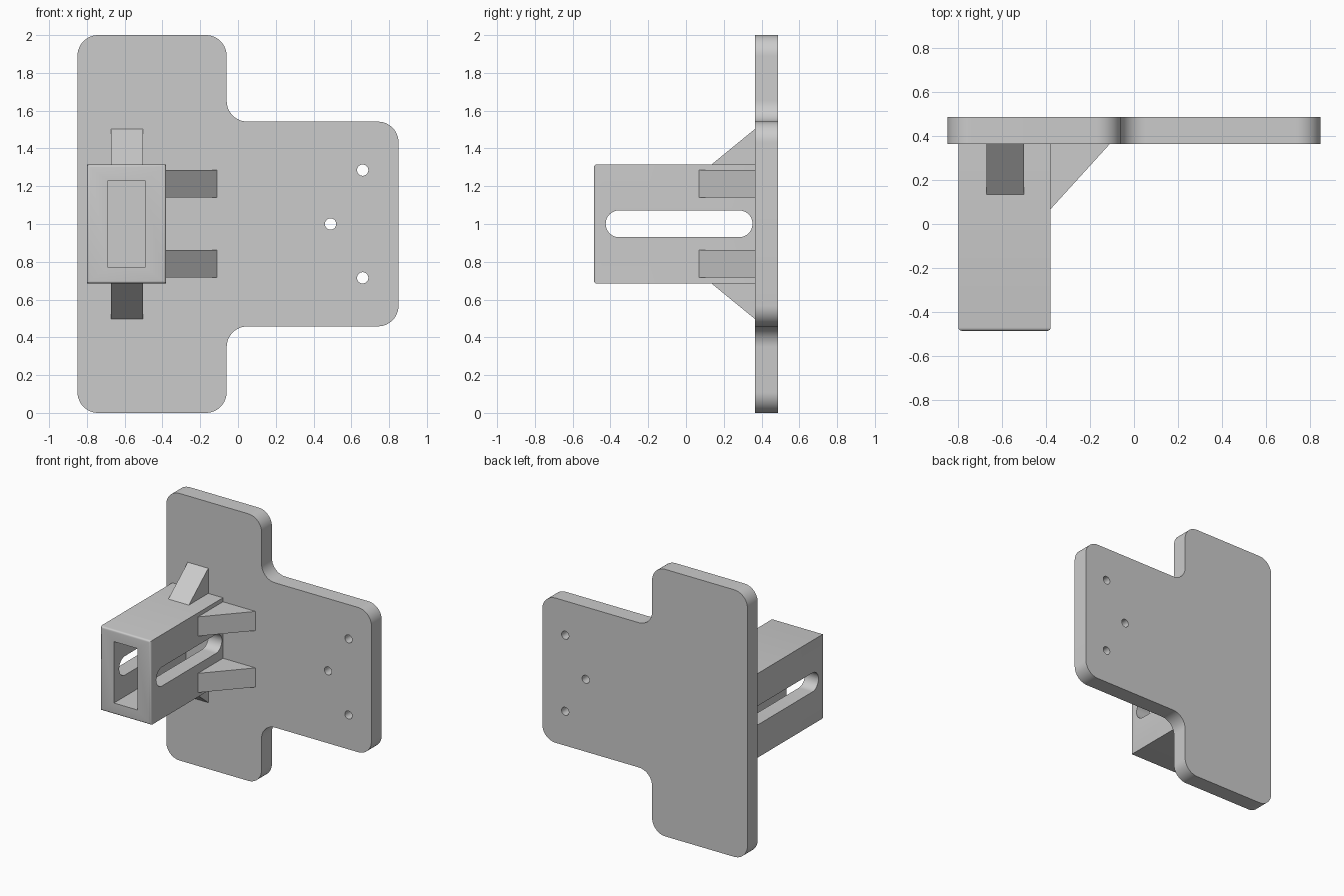
import bpy, bmesh, math
from mathutils import Vector

if "Cube" in bpy.data.objects:
    bpy.data.objects.remove(bpy.data.objects["Cube"])

BACK, FACE, FRONT = 0.487, 0.365, -0.487   # y of plate back, plate front, housing front


def rounded(corners, r, n=12):
    """Round every right-angled corner of a 2D outline."""
    pts = []
    for i, c in enumerate(corners):
        c = Vector(c)
        a = (Vector(corners[i - 1]) - c).normalized() * r
        b = (Vector(corners[(i + 1) % len(corners)]) - c).normalized() * r
        for k in range(n + 1):
            t = math.pi / 2 * k / n
            pts.append(tuple(c + a + b - b * math.cos(t) - a * math.sin(t)))
    return pts


def rect(a0, a1, b0, b1):
    return [(a0, b0), (a1, b0), (a1, b1), (a0, b1)]


def circle(x, z, r, n=32):
    return [(x + r * math.cos(2 * math.pi * k / n), z + r * math.sin(2 * math.pi * k / n)) for k in range(n)]


def prism(name, pts, axis, lo, hi, front_bevel=0):
    """Extrude a 2D profile along the given axis from lo to hi."""
    place = {"X": lambda a, b: (lo, a, b), "Y": lambda a, b: (a, lo, b), "Z": lambda a, b: (a, b, lo)}[axis]
    shift = Vector([hi - lo if ax == axis else 0 for ax in "XYZ"])
    bm = bmesh.new()
    base = bm.faces.new([bm.verts.new(place(*p)) for p in pts])
    rim = list(base.edges)
    ext = bmesh.ops.extrude_face_region(bm, geom=[base], use_keep_orig=True)
    bmesh.ops.translate(bm, vec=shift, verts=[g for g in ext["geom"] if isinstance(g, bmesh.types.BMVert)])
    bmesh.ops.recalc_face_normals(bm, faces=bm.faces)
    if front_bevel:
        bmesh.ops.bevel(bm, geom=rim, offset=front_bevel, segments=4, profile=0.5, affect="EDGES")
    me = bpy.data.meshes.new(name)
    bm.to_mesh(me)
    bm.free()
    ob = bpy.data.objects.new(name, me)
    bpy.context.collection.objects.link(ob)
    return ob


def activate(ob):
    bpy.ops.object.select_all(action="DESELECT")
    ob.select_set(True)
    bpy.context.view_layer.objects.active = ob


def cut(ob, cutter):
    mod = ob.modifiers.new("cut", "BOOLEAN")
    mod.operation, mod.solver, mod.object = "DIFFERENCE", "EXACT", cutter
    activate(ob)
    bpy.ops.object.modifier_apply(modifier=mod.name)
    bpy.data.objects.remove(cutter)


# Mounting plate: T-shaped outline with rounded corners and three screw holes
outline = [(-0.85, 0), (-0.06, 0), (-0.06, 0.458), (0.85, 0.458),
           (0.85, 1.542), (-0.06, 1.542), (-0.06, 2), (-0.85, 2)]
plate = prism("mounting_plate", rounded(outline, 0.11), "Y", FACE, BACK)
for x, z in [(0.66, 1.285), (0.49, 1.0), (0.66, 0.715)]:
    cut(plate, prism("hole_cutter", circle(x, z, 0.03), "Y", 0.2, 0.6))

# Hollow housing: open front window and a long slot through both sides
housing = prism("slotted_housing", rect(-0.8, -0.38, 0.685, 1.315), "Y", FRONT, FACE, 0.015)
cut(housing, prism("window_cutter", rect(-0.687, -0.493, 0.77, 1.23), "Y", -0.6, 0.5))
cut(housing, prism("slot_cutter", rounded(rect(-0.425, 0.352, 0.93, 1.072), 0.0708), "X", -1, -0.2))

# Triangular ribs above and below the housing
for name, s in (("top_rib", 1), ("bottom_rib", -1)):
    prism(name, [(0.135, 1 + s * 0.315), (FACE, 1 + s * 0.315), (FACE, 1 + s * 0.503)], "X", -0.672, -0.502)

# Pair of triangular ribs on the right side of the housing
for name, z in (("upper_side_rib", 1.213), ("lower_side_rib", 0.79)):
    prism(name, [(-0.38, 0.068), (-0.38, FACE), (-0.11, FACE)], "Z", z - 0.072, z + 0.072)

# Smooth the rounded corners, keep hard edges crisp
for ob in (plate, housing):
    activate(ob)
    bpy.ops.object.shade_smooth_by_angle(angle=math.radians(30))
